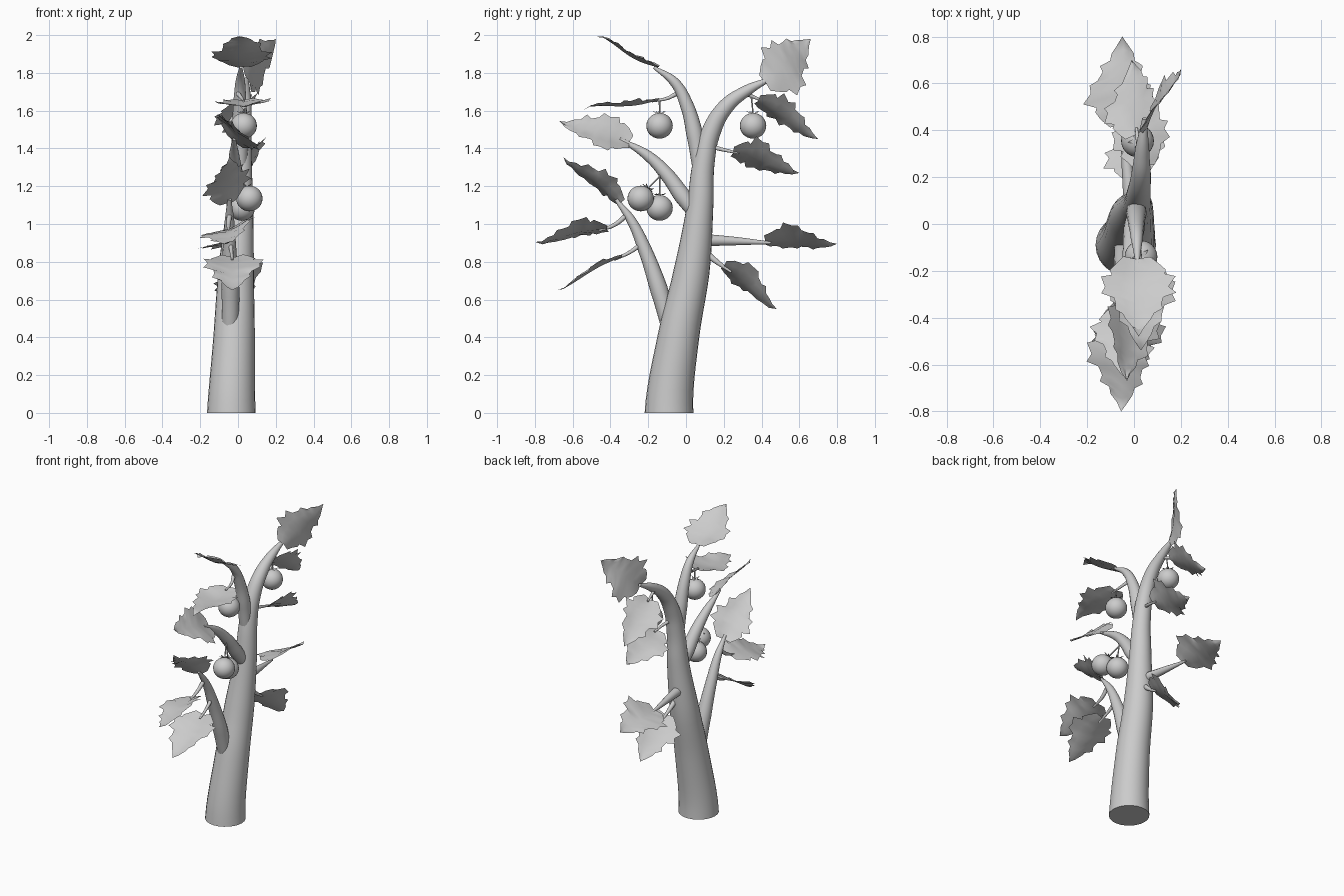
import bpy, bmesh, math, random
from mathutils import Vector

if "Cube" in bpy.data.objects:
    bpy.data.objects.remove(bpy.data.objects["Cube"])
random.seed(4)


def smooth(ob, angle=35):
    bpy.ops.object.select_all(action='DESELECT')
    ob.select_set(True)
    bpy.context.view_layer.objects.active = ob
    bpy.ops.object.shade_smooth_by_angle(angle=math.radians(angle))


def tube(name, pts, sides=6, upright=False):
    """Tapered stem through (x, y, z, radius) points."""
    cu = bpy.data.curves.new(name, 'CURVE')
    cu.dimensions = '3D'
    cu.bevel_depth = 1
    cu.bevel_resolution = sides
    cu.resolution_u = 6
    cu.use_fill_caps = True
    sp = cu.splines.new('BEZIER')
    sp.bezier_points.add(len(pts) - 1)
    for bp, (x, y, z, r) in zip(sp.bezier_points, pts):
        bp.co = (x, y, z)
        bp.radius = r
        bp.handle_left_type = bp.handle_right_type = 'AUTO'
    if upright:
        bp = sp.bezier_points[0]
        bp.handle_left_type = bp.handle_right_type = 'FREE'
        bp.handle_left = bp.co - Vector((0, 0, .12))
        bp.handle_right = bp.co + Vector((0, 0, .12))
    ob = bpy.data.objects.new(name, cu)
    bpy.context.collection.objects.link(ob)
    bpy.ops.object.select_all(action='DESELECT')
    ob.select_set(True)
    bpy.context.view_layer.objects.active = ob
    bpy.ops.object.convert(target='MESH')
    smooth(bpy.context.object)


# half outline of a lobed leaf: (along, half width)
LEAF = [(0, .04), (-.02, .36), (.07, .6), (.15, .74), (.2, .7), (.24, 1.02), (.36, .88),
        (.45, .97), (.5, .66), (.6, .6), (.67, .64), (.73, .4), (.81, .34), (.9, .17), (1, 0)]


def leaf(name, base, tip, width, bend=.02, fold=.025):
    """Lobed sheet from base to tip; width is the full cross vector."""
    b, t, w = Vector(base), Vector(tip), Vector(width)
    d = t - b
    w = w - d.normalized() * w.dot(d.normalized())
    n = d.cross(w).normalized()
    if n.z < 0:
        n = -n
    bm = bmesh.new()
    rows = []
    for i, (u, v) in enumerate(LEAF[:-1]):
        row = []
        rib = i / (len(LEAF) - 1)
        for s in (-1, -.5, 0, .5, 1):
            a = abs(s)
            k = rib * (1 - a) + u * a
            j = 1 + (random.uniform(-.08, .06) if a == 1 else 0)
            h = (fold * a * v + bend * math.sin(k * math.tau * .8)
                 + random.uniform(-.006, .006) * a)
            row.append(bm.verts.new(b + d * k + w * (.5 * s * v * j) + n * h))
        rows.append(row)
    end = bm.verts.new(t)
    for r0, r1 in zip(rows, rows[1:]):
        for c in range(4):
            bm.faces.new((r0[c], r0[c + 1], r1[c + 1], r1[c]))
    for c in range(4):
        bm.faces.new((rows[-1][c], rows[-1][c + 1], end))
    bmesh.ops.recalc_face_normals(bm, faces=bm.faces)
    if sum((f.normal for f in bm.faces), Vector()).z < 0:
        bmesh.ops.reverse_faces(bm, faces=bm.faces)
    me = bpy.data.meshes.new(name)
    bm.to_mesh(me)
    bm.free()
    ob = bpy.data.objects.new(name, me)
    bpy.context.collection.objects.link(ob)
    smooth(ob, 30)


def fruit(name, pos, top, lean=(0, 0, 1)):
    """Round fruit with star calyx and a hanging stem."""
    p, ax = Vector(pos), Vector(lean).normalized()
    bpy.ops.mesh.primitive_uv_sphere_add(segments=24, ring_count=14, radius=.07, location=p)
    ob = bpy.context.object
    ob.name = name
    ob.scale.z = .97
    smooth(ob)
    c = p + ax * .069
    tube(name + "_stem", [(*(c - ax * .005), .004), (*c.lerp(Vector(top), .5), .004),
                          (*top, .005)], 2)
    bm = bmesh.new()
    sx = ax.orthogonal().normalized()
    sy = ax.cross(sx)
    for i in range(5):
        a = i * math.tau / 5
        o = sx * math.cos(a) + sy * math.sin(a)
        q = sx * -math.sin(a) + sy * math.cos(a)
        bm.faces.new([bm.verts.new(v) for v in (
            c, c + o * .02 + q * .009, c + o * .042 + ax * .008, c + o * .02 - q * .009)])
    me = bpy.data.meshes.new(name + "_calyx")
    bm.to_mesh(me)
    bm.free()
    bpy.context.collection.objects.link(bpy.data.objects.new(name + "_calyx", me))


# main stem
tube("trunk", [(-.035, -.09, 0, .129), (-.02, -.037, .42, .109), (-.01, .03, .75, .095),
               (.01, .075, 1.1, .07), (.015, .093, 1.32, .058), (.02, .13, 1.48, .051),
               (.03, .21, 1.62, .042), (.035, .32, 1.705, .03), (.045, .45, 1.77, .01)],
     10, True)

# side branches
tube("lower_branch", [(-.04, -.09, .47, .045), (-.04, -.145, .66, .047), (-.045, -.22, .87, .036),
                      (-.045, -.29, 1.02, .025), (-.045, -.37, 1.13, .01)])
tube("middle_branch", [(.01, .05, 1.06, .04), (.0, -.02, 1.15, .045), (-.01, -.1, 1.26, .038),
                       (-.02, -.2, 1.36, .028), (-.02, -.35, 1.45, .008)])
tube("upper_branch", [(.01, .07, 1.32, .04), (.01, .045, 1.48, .044), (.01, .0, 1.64, .035),
                      (.012, -.06, 1.75, .026), (.015, -.17, 1.83, .008)])

# leaf stalks
STALKS = [
    [(0, -.05, 1.69, .012), (.02, -.1, 1.665, .009), (.03, -.18, 1.65, .006)],
    [(-.045, -.31, 1.05, .014), (-.05, -.38, .995, .011), (-.05, -.46, .965, .006)],
    [(-.04, -.23, .9, .014), (-.035, -.29, .855, .01), (-.03, -.38, .81, .006)],
    [(.035, .29, 1.7, .012), (.02, .34, 1.68, .01), (.01, .41, 1.65, .006)],
    [(.02, .13, 1.41, .012), (.04, .19, 1.395, .01), (.05, .28, 1.375, .006)],
    [(-.01, .08, .915, .034), (-.03, .25, .91, .023), (-.05, .45, .9, .007)],
    [(0, .08, .87, .02), (.01, .15, .81, .015), (.02, .24, .745, .006)],
]
for i, s in enumerate(STALKS):
    tube("leaf_stalk_%d" % i, s, 4)

# leaves: base, tip, width vector, bend
LEAVES = [
    ((.015, -.15, 1.83), (.02, -.48, 1.99), (.32, 0, 0), -.015),
    ((.06, .42, 1.75), (.2, .66, 1.98), (-.09, -.2, .22), .01),
    ((.03, -.15, 1.655), (.03, -.54, 1.605), (.29, 0, .01), -.012),
    ((-.02, -.3, 1.43), (-.03, -.67, 1.545), (.23, 0, -.2), .01),
    ((-.045, -.35, 1.11), (-.045, -.65, 1.355), (.24, 0, .15), .012),
    ((-.05, -.42, .97), (-.055, -.8, .905), (.28, 0, .1), .012),
    ((-.03, -.34, .825), (-.03, -.68, .65), (.32, 0, 0), .008),
    ((.01, .38, 1.65), (-.01, .7, 1.45), (.23, 0, .17), .012),
    ((.05, .25, 1.375), (.04, .6, 1.27), (.24, 0, .17), .012),
    ((-.05, .42, .905), (-.05, .8, .895), (.28, 0, .13), .012),
    ((.02, .2, .775), (.02, .48, .55), (.26, 0, .18), .01),
]
for i, (b, t, w, k) in enumerate(LEAVES):
    leaf("leaf_%d" % i, b, t, w, k)

# hanging fruit
fruit("front_top_fruit", (.03, -.14, 1.52), (.03, -.14, 1.655))
fruit("back_top_fruit", (.015, .355, 1.52), (.02, .345, 1.68))
fruit("low_fruit_a", (.06, -.24, 1.135), (0, -.13, 1.26), (-.3, .55, .8))
fruit("low_fruit_b", (.02, -.14, 1.085), (0, -.14, 1.29))
